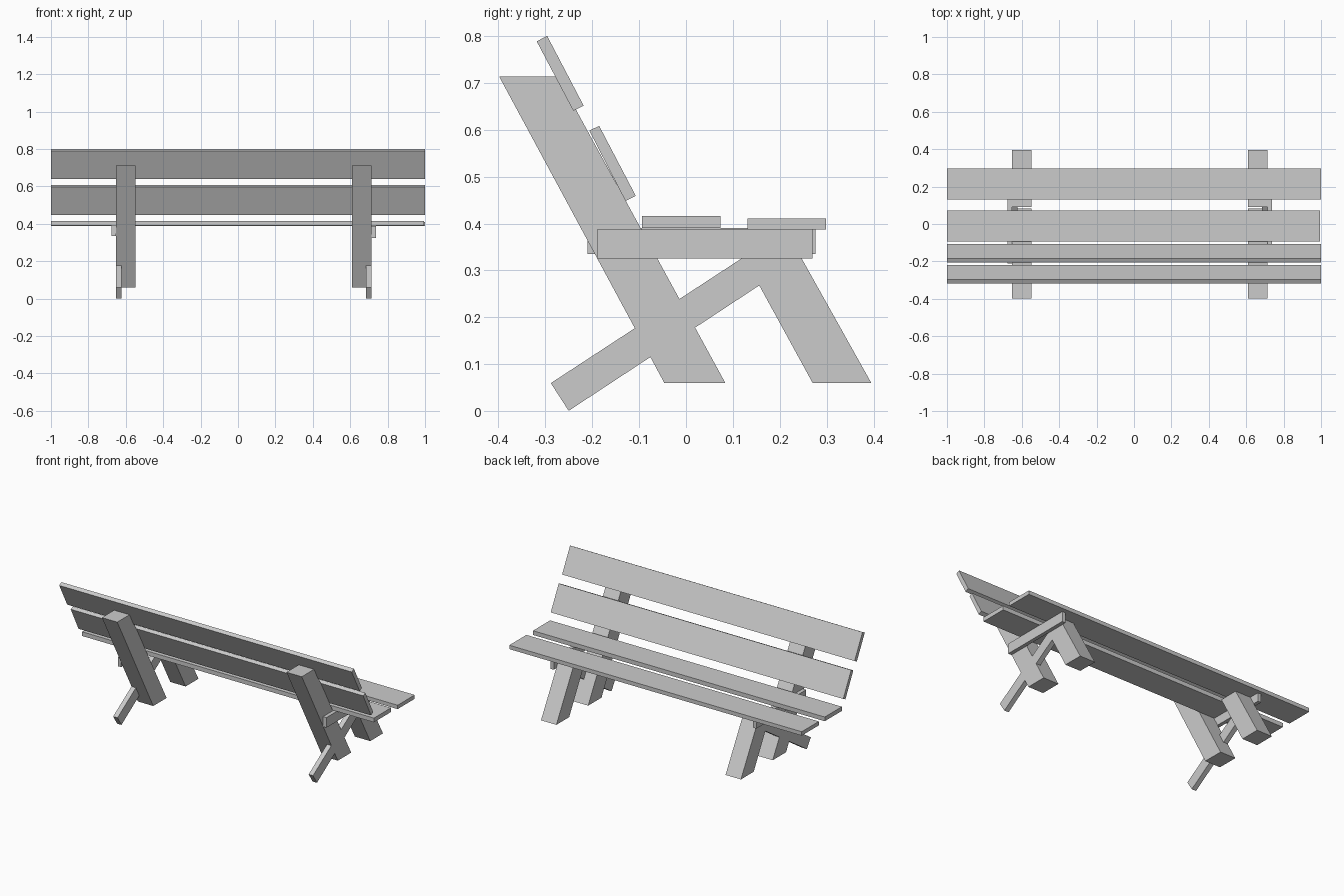
import bpy
import bmesh

cube = bpy.data.objects.get("Cube")
if cube:
    bpy.data.objects.remove(cube, do_unlink=True)

grey = bpy.data.materials.new("plain grey")
grey.use_nodes = True
colour = (0.6, 0.6, 0.6, 1)
grey.diffuse_color = colour
bsdf = next(n for n in grey.node_tree.nodes if n.type == "BSDF_PRINCIPLED")
bsdf.inputs["Base Color"].default_value = colour


def beam(name, profile, x0, x1):
    """Extrude a side profile of (y, z) points from x0 to x1."""
    bm = bmesh.new()
    face = bm.faces.new([bm.verts.new((x0, y, z)) for y, z in profile])
    out = bmesh.ops.extrude_face_region(bm, geom=[face])
    moved = [v for v in out["geom"] if isinstance(v, bmesh.types.BMVert)]
    bmesh.ops.translate(bm, verts=moved, vec=(x1 - x0, 0, 0))
    bmesh.ops.recalc_face_normals(bm, faces=bm.faces)
    mesh = bpy.data.meshes.new(name)
    bm.to_mesh(mesh)
    bm.free()
    mesh.materials.append(grey)
    obj = bpy.data.objects.new(name, mesh)
    bpy.context.collection.objects.link(obj)
    return obj


def box(y0, y1, z0, z1):
    return [(y0, z0), (y1, z0), (y1, z1), (y0, z1)]


# Seat and backrest planks
beam("rear_seat_plank", box(-0.094, 0.073, 0.39, 0.416), -1, 0.995)
beam("front_seat_plank", box(0.131, 0.298, 0.387, 0.411), -1, 1)
beam("lower_back_plank", [(-0.206, 0.598), (-0.185, 0.608), (-0.107, 0.459), (-0.129, 0.448)], -1, 1)
beam("upper_back_plank", [(-0.318, 0.788), (-0.296, 0.8), (-0.218, 0.651), (-0.24, 0.64)], -1, 1)

# Slanted side-frame profiles
back_leg = [(-0.398, 0.713), (-0.273, 0.713), (0.084, 0.06), (-0.046, 0.06)]
front_leg = [(0.091, 0.387), (0.212, 0.387), (0.395, 0.06), (0.27, 0.06)]
brace = [(-0.288, 0.06), (-0.25, 0.001), (0.235, 0.32), (0.197, 0.377)]

# Each frame: side, leg span, brace span, rail span and rail profile
frames = [
    ("left", (0.61, 0.715), (0.685, 0.715), (0.715, 0.738), box(-0.19, 0.27, 0.325, 0.387)),
    ("right", (-0.652, -0.547), (-0.652, -0.622), (-0.675, -0.652), box(-0.21, 0.276, 0.335, 0.39)),
]
for side, leg_x, brace_x, rail_x, rail in frames:
    beam(side + "_back_leg", back_leg, *leg_x)
    beam(side + "_front_leg", front_leg, *leg_x)
    beam(side + "_diagonal_brace", brace, *brace_x)
    beam(side + "_seat_rail", rail, *rail_x)
